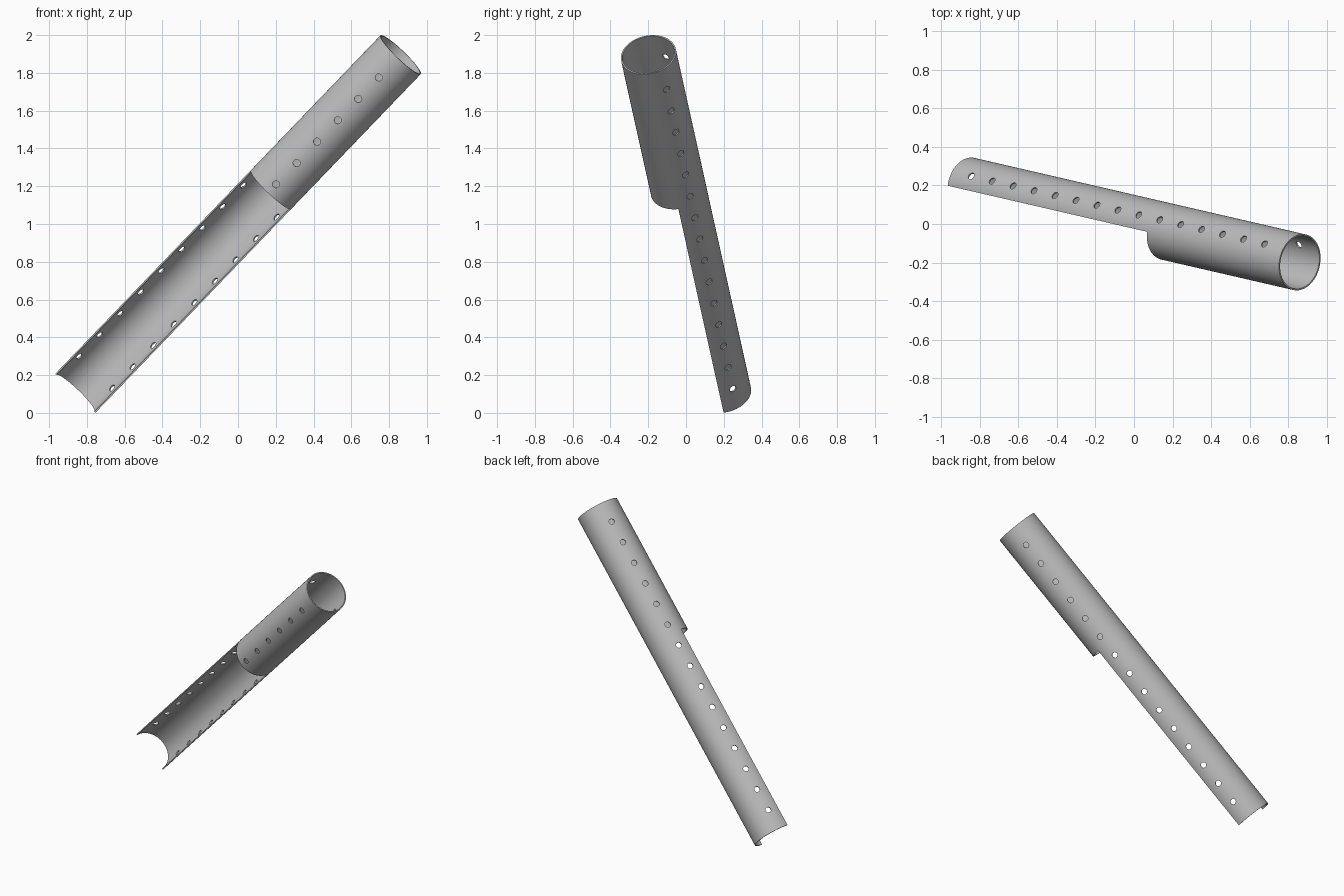
import bpy, bmesh
from math import cos, sin, pi, radians
from mathutils import Matrix, Vector

default = bpy.data.objects.get("Cube")
if default:
    bpy.data.objects.remove(default, do_unlink=True)

RADIUS, WALL, HALF_LENGTH = 0.148, 0.008, 1.2585
STEP = 0.255                     # height along the axis where the full tube begins
PITCH, HOLE_RADIUS = 0.159, 0.019
SEGMENTS = 96

# Tilted frame: local z runs along the tube, local y points to its back
axis = Vector((0.684, -0.158, 0.712)).normalized()
back = (Vector((0, 1, 0)) - axis * axis.y).normalized()
side = back.cross(axis)
frame = Matrix((side, back, axis)).transposed().to_4x4()
frame.translation = (0, 0, 1)

grey = bpy.data.materials.new("plain grey")
grey.use_nodes = True
grey.diffuse_color = (0.5, 0.5, 0.5, 1)
grey.node_tree.nodes["Principled BSDF"].inputs["Base Color"].default_value = (0.5, 0.5, 0.5, 1)


def make_object(name, bm):
    mesh = bpy.data.meshes.new(name)
    bm.to_mesh(mesh)
    bm.free()
    mesh.materials.append(grey)
    obj = bpy.data.objects.new(name, mesh)
    bpy.context.collection.objects.link(obj)
    obj.matrix_world = frame
    return obj


# Tube skin: full circle above the step, back half only below it
heights = [PITCH * (k + 0.5) for k in range(-8, 8)]
heights = sorted([h for h in heights if abs(h - STEP) > 0.03] + [STEP, -HALF_LENGTH, HALF_LENGTH])
bm = bmesh.new()
rings = [[bm.verts.new((RADIUS * cos(2 * pi * i / SEGMENTS), RADIUS * sin(2 * pi * i / SEGMENTS), h))
          for i in range(SEGMENTS)] for h in heights]
for low, high, h in zip(rings, rings[1:], heights):
    for i in range(SEGMENTS if h >= STEP else SEGMENTS // 2):
        j = (i + 1) % SEGMENTS
        bm.faces.new((low[i], low[j], high[j], high[i]))
bmesh.ops.delete(bm, geom=[v for v in bm.verts if not v.link_faces], context='VERTS')
tube = make_object("perforated_tube", bm)
wall = tube.modifiers.new("wall", 'SOLIDIFY')
wall.thickness = WALL
wall.offset = -1

# Three rows of drilled holes, a third of a turn apart
bm = bmesh.new()
for angle in (radians(30), radians(150), radians(270)):
    for k in range(-7, 8):
        place = (Matrix.Translation((0, 0, k * PITCH)) @ Matrix.Rotation(angle, 4, 'Z')
                 @ Matrix.Translation((RADIUS, 0, 0)) @ Matrix.Rotation(pi / 2, 4, 'Y'))
        bmesh.ops.create_cone(bm, cap_ends=True, segments=20, radius1=HOLE_RADIUS,
                              radius2=HOLE_RADIUS, depth=0.06, matrix=place)
drills = make_object("hole_cutter", bm)
drills.hide_render = True
cut = tube.modifiers.new("holes", 'BOOLEAN')
cut.operation = 'DIFFERENCE'
cut.solver = 'EXACT'
cut.object = drills

# Bake the wall and holes, then drop the cutter
bpy.context.view_layer.update()
baked = bpy.data.meshes.new_from_object(tube.evaluated_get(bpy.context.evaluated_depsgraph_get()))
tube.modifiers.clear()
tube.data = baked
bpy.data.objects.remove(drills, do_unlink=True)

# Smooth round walls with crisp rims
bpy.ops.object.select_all(action='DESELECT')
tube.select_set(True)
bpy.context.view_layer.objects.active = tube
bpy.ops.object.shade_smooth_by_angle(angle=radians(30))
